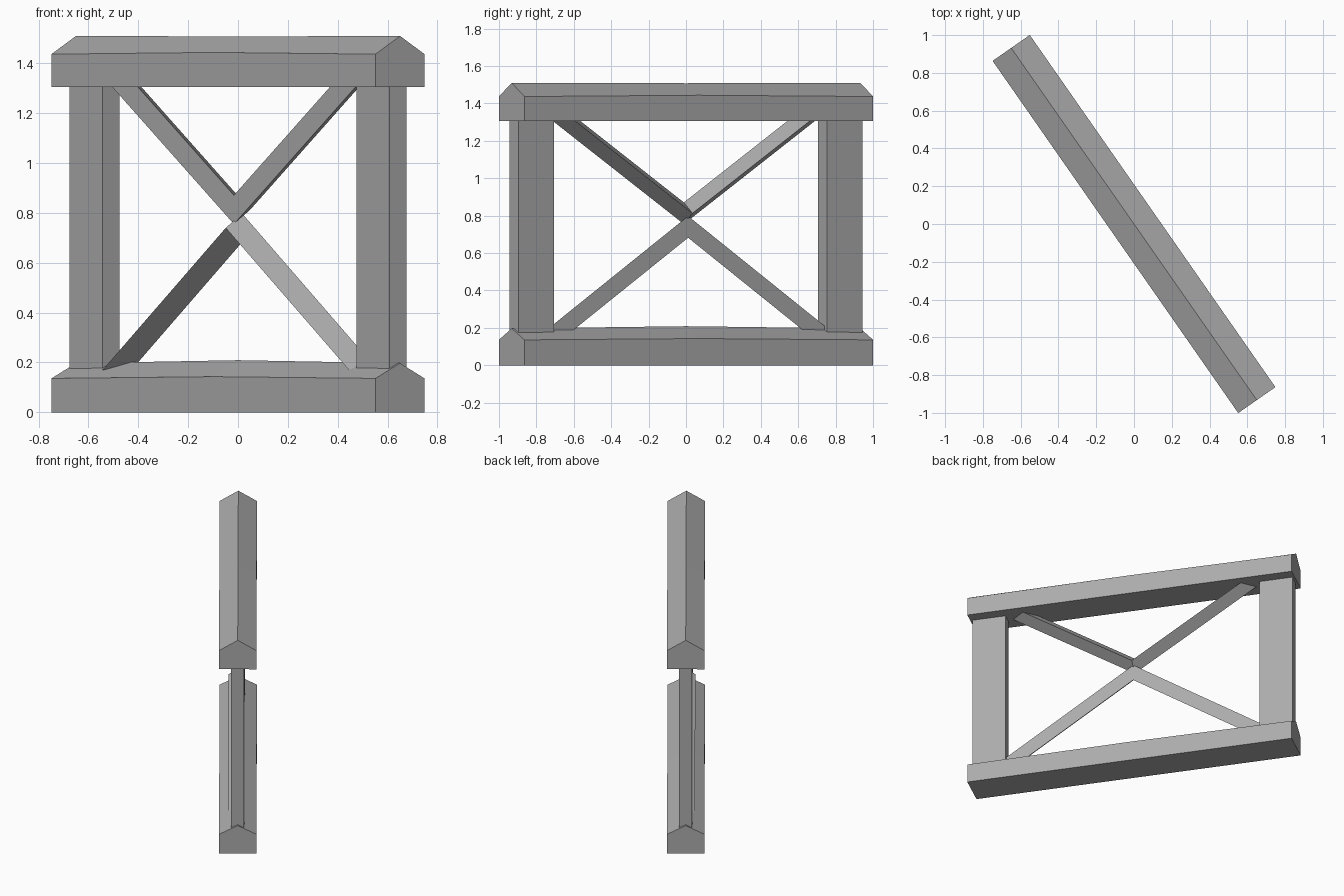
import bpy, bmesh, math

if "Cube" in bpy.data.objects:
    bpy.data.objects.remove(bpy.data.objects["Cube"])

ANGLE = math.radians(-55.1)   # the panel runs diagonally across the grid
HALF = 1.1365                 # half length of the rails

# Dark grey shared by every part
grey = bpy.data.materials.new("dark_grey")
grey.diffuse_color = (0.41, 0.41, 0.41, 1)
grey.use_nodes = True
grey.node_tree.nodes["Principled BSDF"].inputs["Base Color"].default_value = grey.diffuse_color


def loft(name, rings):
    """Closed solid through matching rings of points."""
    bm = bmesh.new()
    vs = [[bm.verts.new(p) for p in ring] for ring in rings]
    n = len(rings[0])
    for a, b in zip(vs, vs[1:]):
        for i in range(n):
            j = (i + 1) % n
            bm.faces.new((a[i], a[j], b[j], b[i]))
    bm.faces.new(vs[0])
    bm.faces.new(vs[-1])
    bmesh.ops.recalc_face_normals(bm, faces=bm.faces)
    me = bpy.data.meshes.new(name)
    bm.to_mesh(me)
    bm.free()
    me.materials.append(grey)
    ob = bpy.data.objects.new(name, me)
    ob.rotation_euler.z = ANGLE
    bpy.context.collection.objects.link(ob)
    return ob


def rail(name, bottom, eave, ridge, ridge_mid):
    """House-shaped beam with a slight bow at mid length."""
    rings = []
    for x, e, r in ((-HALF, eave, ridge), (0, eave + 0.007, ridge_mid), (HALF, eave, ridge)):
        rings.append([(x, -0.12, bottom), (x, 0.12, bottom), (x, 0.12, e),
                      (x, 0, r), (x, -0.12, e)])
    loft(name, rings)


def brace(name, z_mid, slope, flat, apex):
    """V-shaped pair of triangular arms meeting at the centre."""
    rings = []
    for x in (-0.9, 0, 0.9):
        z = z_mid + slope * abs(x)
        rings.append([(x, flat, z - 0.058), (x, flat, z + 0.058), (x, apex, z)])
    loft(name, rings)


# Horizontal rails
rail("bottom_rail", 0.0, 0.136, 0.197, 0.209)
rail("top_rail", 1.305, 1.437, 1.51, 1.508)

# Upright posts at both ends
for side, label in ((-1, "left"), (1, "right")):
    rings = []
    for z in (0.1, 1.38):
        rings.append([(side * x, y, z) for x, y in
                      ((0.89, -0.042), (1.122, -0.042), (1.122, 0.042), (0.89, 0.042))])
    loft(label + "_post", rings)

# Crossed braces: lower pair ridged to the front, upper pair to the back
brace("lower_brace", 0.74, -0.66, 0.02, -0.06)
brace("upper_brace", 0.813, 0.645, -0.02, 0.06)
